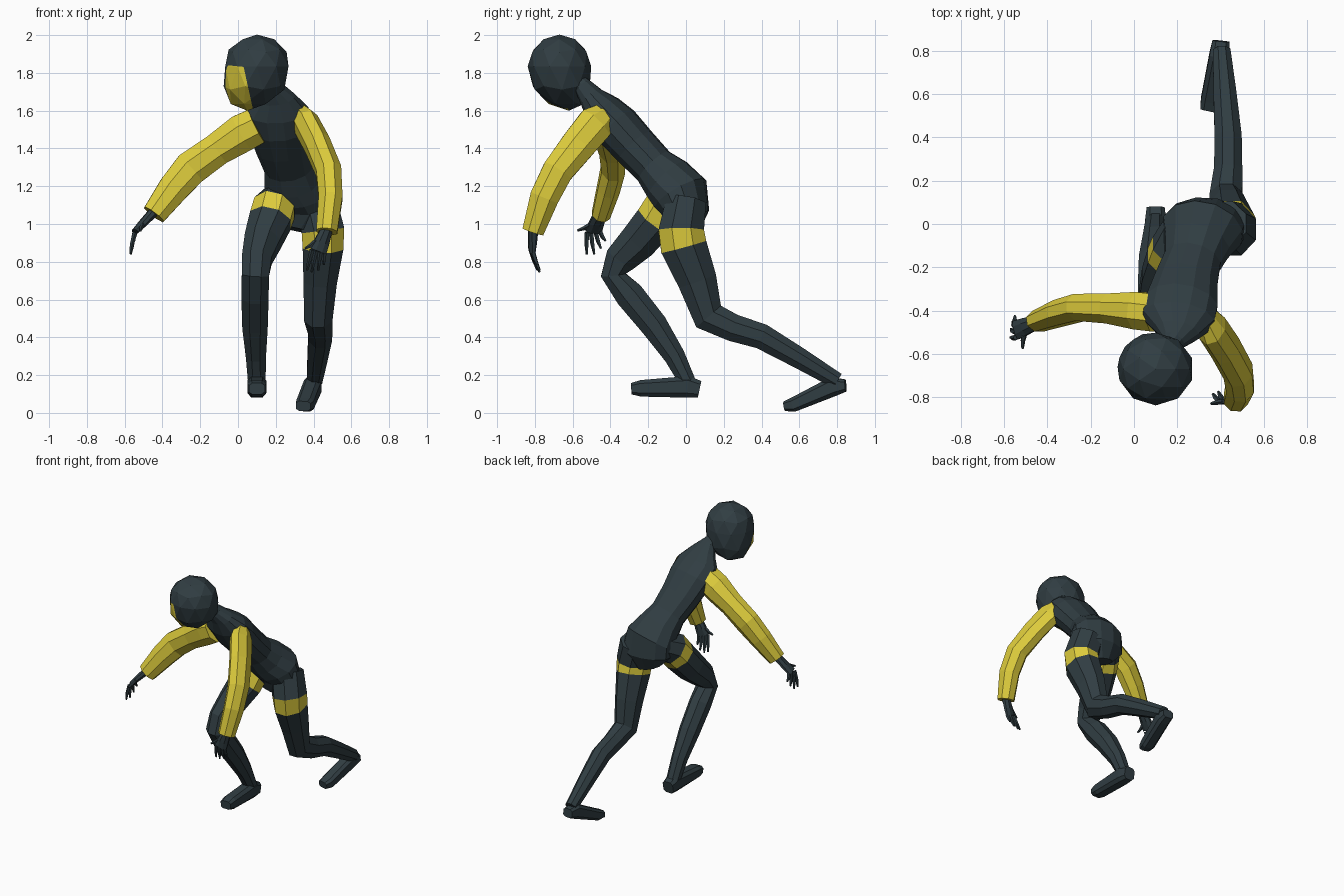
import bpy, bmesh, math
from mathutils import Vector as V


def material(name, col):
    m = bpy.data.materials.new(name)
    m.diffuse_color = (*col, 1)
    return m


DARK = material("dark slate", (0.030, 0.047, 0.055))
YELLOW = material("yellow", (0.72, 0.60, 0.045))


def finish(bm, name, mats):
    bmesh.ops.recalc_face_normals(bm, faces=bm.faces[:])
    me = bpy.data.meshes.new(name)
    bm.to_mesh(me)
    bm.free()
    for m in mats:
        me.materials.append(m)
    ob = bpy.data.objects.new(name, me)
    bpy.context.collection.objects.link(ob)
    return ob


def loft(name, rings, side=(1, 0, 0), n=8, mats=(DARK,), band=None, square=1.0):
    """Tube through rings of (x, y, z, half width along side, half depth)."""
    bm = bmesh.new()
    pts = [V(r[:3]) for r in rings]
    loops = []
    for i, r in enumerate(rings):
        d0 = (pts[i] - pts[max(i - 1, 0)]).normalized()
        d1 = (pts[min(i + 1, len(pts) - 1)] - pts[i]).normalized()
        t = (d0 + d1).normalized()
        s = V(side)
        s = (s - t * s.dot(t)).normalized()
        u = t.cross(s)
        loop = []
        for k in range(n):
            a = 2 * math.pi * (k + 0.5) / n
            c, q = math.cos(a), math.sin(a)
            c = math.copysign(abs(c) ** square, c)
            q = math.copysign(abs(q) ** square, q)
            loop.append(bm.verts.new(pts[i] + s * c * r[3] * 1.04 + u * q * r[4] * 1.04))
        loops.append(loop)
    for i in range(len(loops) - 1):
        for k in range(n):
            f = bm.faces.new((loops[i][k], loops[i][(k + 1) % n],
                              loops[i + 1][(k + 1) % n], loops[i + 1][k]))
            f.material_index = 1 if band == i else 0
    bm.faces.new(loops[0])
    bm.faces.new(loops[-1])
    return finish(bm, name, mats)


# Torso and neck
loft("torso", [
    (0.31, -0.01, 0.97, 0.10, 0.08),
    (0.33, 0.00, 1.06, 0.19, 0.12),
    (0.315, -0.03, 1.16, 0.185, 0.15),
    (0.29, -0.10, 1.235, 0.15, 0.135),
    (0.27, -0.17, 1.305, 0.13, 0.11),
    (0.24, -0.27, 1.41, 0.145, 0.115),
    (0.22, -0.37, 1.52, 0.165, 0.12),
    (0.205, -0.44, 1.60, 0.165, 0.10),
    (0.20, -0.50, 1.67, 0.10, 0.065),
    (0.18, -0.54, 1.72, 0.055, 0.05),
    (0.13, -0.61, 1.77, 0.05, 0.05)], side=(1, -0.05, -0.08), n=12)

# Head: faceted egg tapering to the chin, with a yellow face panel cut in
bm = bmesh.new()
bmesh.ops.create_icosphere(bm, subdivisions=2, radius=1)
for v in bm.verts:
    x, y, z = v.co
    low = max(0, -z)
    taper = 1 + 0.12 * low
    v.co = (0.10 + 0.176 * x * taper - 0.05 * low ** 2,
            -0.67 + 0.168 * y * taper + 0.05 * low ** 2,
            1.835 + z * (0.168 if z > 0 else 0.235))
panel = [((0.05, -0.7, 1.74), (1, 0, 0.22)),      # inner edge
         ((0.0, -0.7, 1.835), (0.1, 0, 1)),       # brow
         ((0.0, -0.72, 1.80), (0, 1, 0.5))]       # cheek
for co, no in panel:
    bmesh.ops.bisect_plane(bm, geom=bm.verts[:] + bm.edges[:] + bm.faces[:],
                           plane_co=co, plane_no=no)
for f in bm.faces:
    c = f.calc_center_median()
    f.material_index = int(all((c - V(co)).dot(V(no)) < 0 for co, no in panel))
finish(bm, "head", (DARK, YELLOW))

# Sleeves
loft("right_sleeve", [
    (0.10, -0.41, 1.52, 0.09, 0.10),
    (0.02, -0.40, 1.48, 0.09, 0.105),
    (-0.11, -0.39, 1.395, 0.072, 0.09),
    (-0.25, -0.385, 1.295, 0.065, 0.095),
    (-0.34, -0.41, 1.19, 0.062, 0.085),
    (-0.445, -0.45, 1.05, 0.05, 0.066)], side=(0, 1, 0), mats=(YELLOW,))
loft("left_sleeve", [
    (0.33, -0.43, 1.575, 0.05, 0.07),
    (0.36, -0.48, 1.53, 0.068, 0.10),
    (0.42, -0.57, 1.42, 0.07, 0.095),
    (0.48, -0.68, 1.28, 0.07, 0.085),
    (0.49, -0.75, 1.14, 0.066, 0.08),
    (0.47, -0.81, 0.96, 0.058, 0.06)], mats=(YELLOW,))

# Legs with yellow thigh bands
loft("right_leg", [
    (0.235, -0.02, 1.14, 0.10, 0.10),
    (0.192, -0.115, 1.085, 0.115, 0.115),
    (0.172, -0.16, 1.02, 0.115, 0.112),
    (0.13, -0.25, 0.91, 0.10, 0.105),
    (0.10, -0.345, 0.815, 0.082, 0.088),
    (0.092, -0.385, 0.73, 0.075, 0.068),
    (0.09, -0.30, 0.625, 0.075, 0.08),
    (0.09, -0.17, 0.465, 0.07, 0.075),
    (0.095, -0.06, 0.30, 0.055, 0.058),
    (0.10, 0.01, 0.16, 0.048, 0.045)], mats=(DARK, YELLOW), band=1)
loft("left_leg", [
    (0.41, 0.00, 1.12, 0.115, 0.11),
    (0.45, -0.025, 0.965, 0.118, 0.125),
    (0.45, -0.012, 0.88, 0.112, 0.128),
    (0.435, 0.06, 0.70, 0.092, 0.108),
    (0.425, 0.12, 0.51, 0.078, 0.09),
    (0.435, 0.25, 0.45, 0.068, 0.075),
    (0.435, 0.40, 0.405, 0.065, 0.07),
    (0.42, 0.60, 0.29, 0.055, 0.058),
    (0.405, 0.80, 0.17, 0.042, 0.045)], mats=(DARK, YELLOW), band=1)

# Boxy feet
loft("right_foot", [
    (0.10, 0.072, 0.125, 0.042, 0.045),
    (0.10, 0.01, 0.138, 0.050, 0.058),
    (0.10, -0.24, 0.130, 0.050, 0.044),
    (0.10, -0.29, 0.128, 0.042, 0.030)], square=0.6)
loft("left_foot", [
    (0.402, 0.845, 0.145, 0.040, 0.032),
    (0.395, 0.78, 0.140, 0.047, 0.052),
    (0.355, 0.57, 0.044, 0.047, 0.038),
    (0.345, 0.525, 0.036, 0.040, 0.026)], square=0.6)


# Hands: flat palm plus five tapering digits
def hand(name, wrist, knuckles, across, tips, thumb):
    w, k, a = V(wrist), V(knuckles), V(across).normalized()
    m = w.lerp(k, 0.55)
    loft(name + "_palm", [(*w.lerp(k, -0.25), 0.03, 0.028), (*m, 0.042, 0.022),
                          (*k, 0.046, 0.016)], side=a)
    roots = [k + a * o for o in (-0.034, -0.012, 0.012, 0.034)] + [m - a * 0.03]
    for i, (r, tip) in enumerate(zip(roots, tips + [thumb])):
        tip = V(tip)
        mid = r.lerp(tip, 0.5) + (k - w).normalized() * 0.006
        loft(f"{name}_finger_{i + 1}", [(*r, 0.013, 0.013), (*mid, 0.011, 0.011),
                                        (*tip, 0.006, 0.006)], side=a, n=5)


hand("right_hand", (-0.455, -0.455, 1.055), (-0.545, -0.49, 0.96), (0, 1, 0.15),
     [(-0.57, -0.525, 0.84), (-0.568, -0.485, 0.84), (-0.56, -0.45, 0.87),
      (-0.55, -0.425, 0.91)], (-0.515, -0.575, 0.965))
hand("left_hand", (0.465, -0.81, 0.96), (0.425, -0.815, 0.855), (1, 0.2, -0.3),
     [(0.365, -0.785, 0.755), (0.39, -0.775, 0.745), (0.425, -0.775, 0.755),
      (0.455, -0.785, 0.785)], (0.355, -0.83, 0.87))
